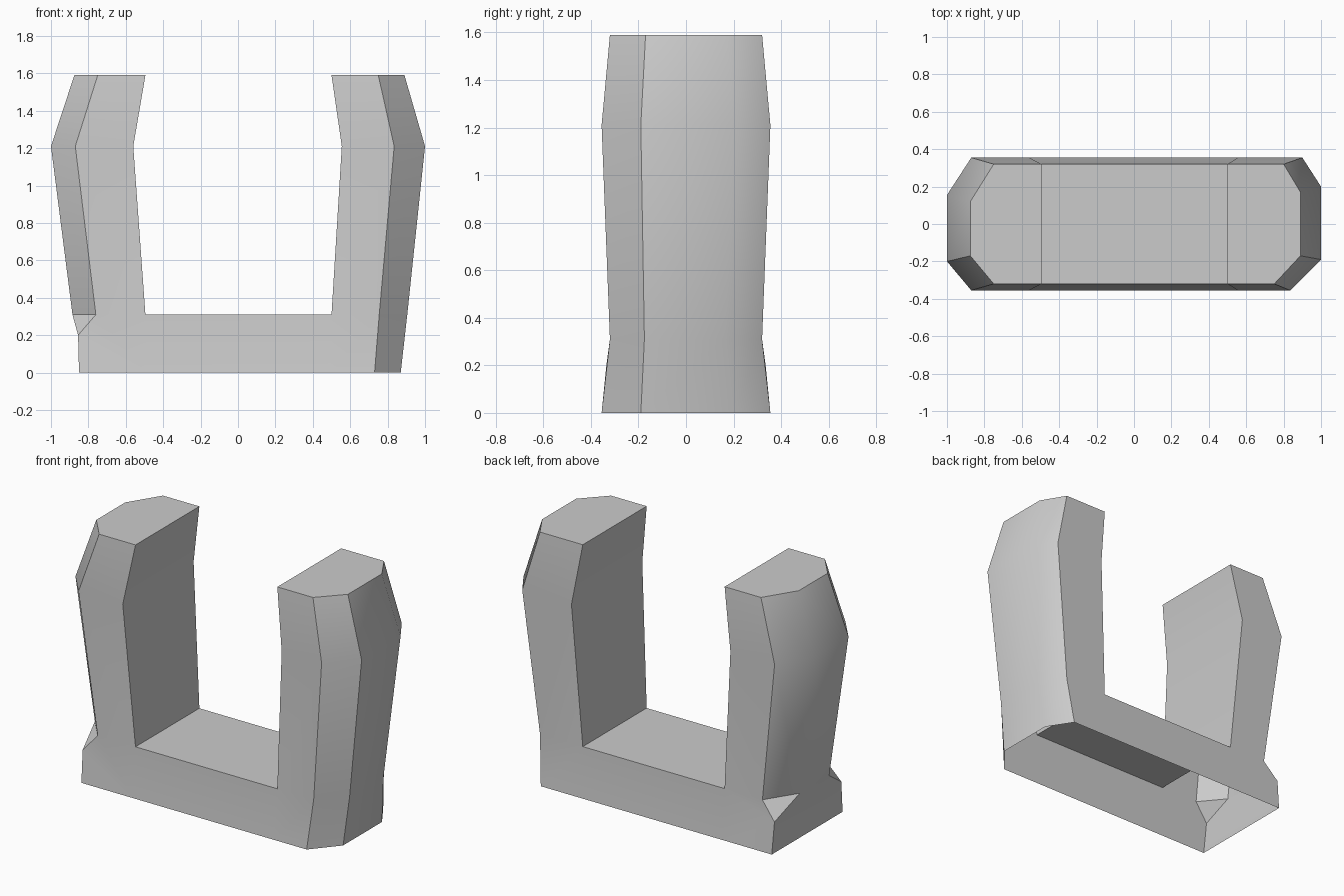
import bpy
import bmesh
import math

default_cube = bpy.data.objects.get("Cube")
if default_cube:
    bpy.data.objects.remove(default_cube, do_unlink=True)

# Single plain grey for the whole piece
grey = bpy.data.materials.new("plain_grey")
grey.use_nodes = True
colour = (0.6, 0.6, 0.6, 1)
grey.diffuse_color = colour
grey.node_tree.nodes["Principled BSDF"].inputs["Base Color"].default_value = colour

bm = bmesh.new()


def face(*verts):
    return bm.faces.new(verts)


def ring(z, depth, inner, front_x, side_x, back_x, side_front, side_back):
    """Chamfered post cross-section, from inner front round to inner back."""
    outline = [(inner, -depth), (front_x, -depth), (side_x, side_front),
               (side_x, side_back), (back_x, depth), (inner, depth)]
    return [bm.verts.new((x, y, z)) for x, y in outline]


def skin(lower, upper):
    """Join two rings all the way round."""
    for i in range(len(lower)):
        j = (i + 1) % len(lower)
        face(lower[i], lower[j], upper[j], upper[i])


def post(levels):
    """Upright with a bend at mid height and a flat cap; returns its base ring."""
    rings = [ring(*level) for level in levels]
    for lower, upper in zip(rings, rings[1:]):
        skin(lower, upper)
    face(*rings[-1])
    return rings[0]


# Two uprights, bulging outward at the bend
SEAT, BEND, TOP = 0.31, 1.21, 1.59
left = post([
    (SEAT, 0.32, 0.5, 0.755, 0.905, 0.80, -0.175, 0.165),
    (BEND, 0.355, 0.555, 0.835, 1.0, 0.90, -0.19, 0.2),
    (TOP, 0.32, 0.5, 0.75, 0.89, 0.80, -0.17, 0.17),
])
right = post([
    (SEAT, 0.32, -0.495, -0.76, -0.885, -0.76, -0.17, 0.125),
    (BEND, 0.355, -0.56, -0.87, -1.0, -0.87, -0.2, 0.155),
    (TOP, 0.32, -0.495, -0.75, -0.875, -0.75, -0.17, 0.12),
])

# Base bar: seat between the posts
face(left[0], left[5], right[5], right[0])

# Left end of the bar keeps the chamfers down to the floor
foot = ring(0, 0.355, 0.5, 0.73, 0.87, 0.77, -0.19, 0.2)
for i in range(5):
    face(foot[i], foot[i + 1], left[i + 1], left[i])

# Right end of the bar is square, with a notch under each chamfer
corners = []
for sign, inner, chamfer, side in ((-1, 0, 1, 2), (1, 5, 4, 3)):
    floor = bm.verts.new((-0.85, sign * 0.355, 0))
    notch = bm.verts.new((-0.855, sign * 0.335, 0.2))
    floor_inner = bm.verts.new((-0.495, sign * 0.355, 0))
    face(right[chamfer], right[side], notch)
    face(floor, floor_inner, right[inner], right[chamfer], notch)
    face(floor_inner, foot[inner], left[inner], right[inner])
    corners.append((floor, notch))
(front_floor, front_notch), (back_floor, back_notch) = corners
face(right[2], right[3], back_notch, front_notch)
face(front_notch, back_notch, back_floor, front_floor)

# The end wall of the foot ring's inner side stays open, as does the underside
bmesh.ops.recalc_face_normals(bm, faces=bm.faces[:])
mesh = bpy.data.meshes.new("u_bracket")
bm.to_mesh(mesh)
bm.free()
mesh.materials.append(grey)
bracket = bpy.data.objects.new("u_bracket", mesh)
bpy.context.collection.objects.link(bracket)

# Soft folds, crisp chamfers
bpy.context.view_layer.objects.active = bracket
bracket.select_set(True)
bpy.ops.object.shade_smooth_by_angle(angle=math.radians(38))
